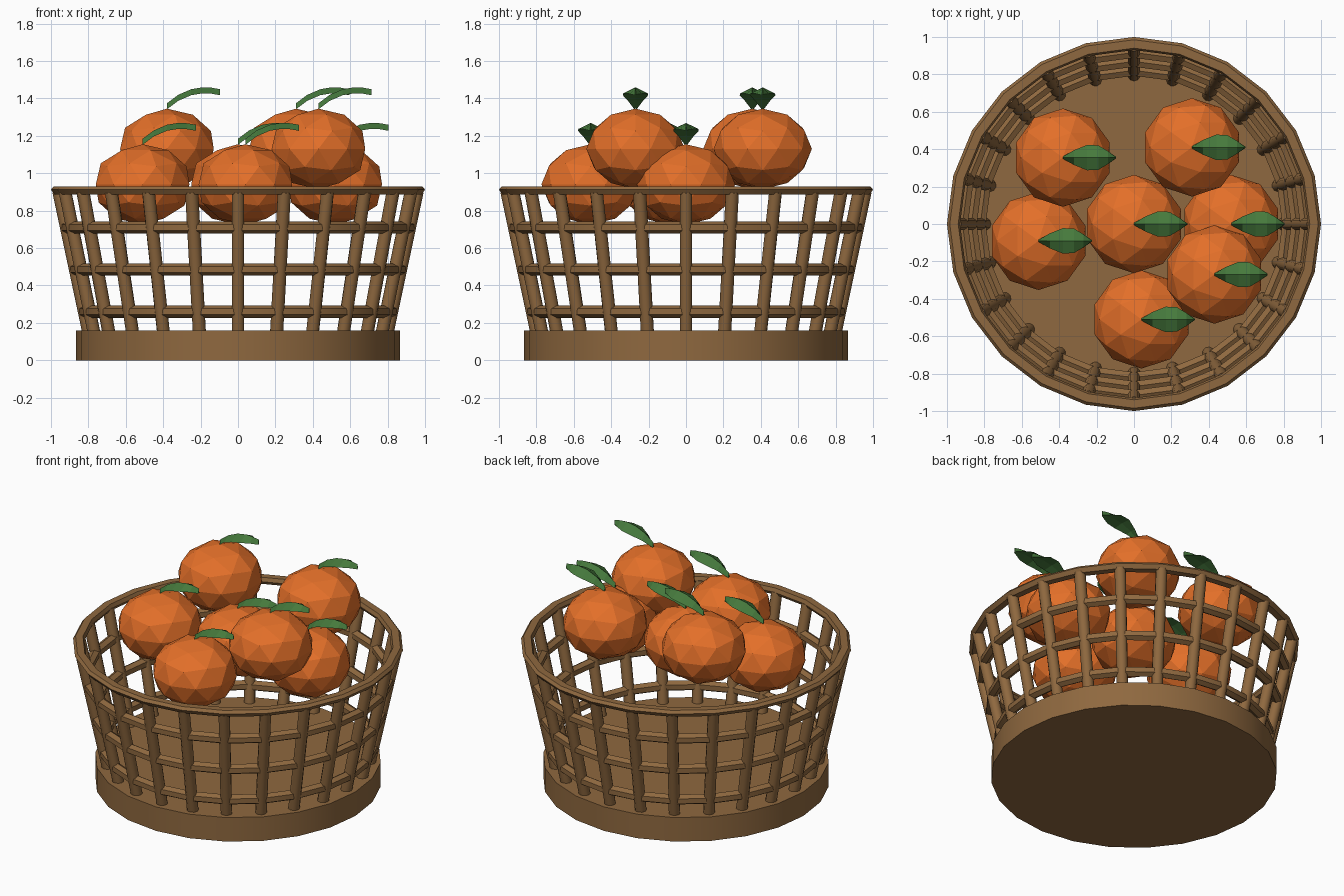
import bpy, bmesh, math
from mathutils import Vector, Matrix

if "Cube" in bpy.data.objects:
    bpy.data.objects.remove(bpy.data.objects["Cube"])


def material(name, rgb):
    m = bpy.data.materials.new(name)
    m.diffuse_color = (*rgb, 1)
    m.use_nodes = True
    m.node_tree.nodes["Principled BSDF"].inputs["Base Color"].default_value = m.diffuse_color
    return m


WICKER = material("wicker brown", (0.275, 0.14, 0.05))
PEEL = material("orange peel", (0.77, 0.16, 0.022))
LEAF = material("leaf green", (0.06, 0.19, 0.045))
SIDES = 24


def finish(bm, name, mat, smooth_angle=None):
    bmesh.ops.recalc_face_normals(bm, faces=bm.faces)
    me = bpy.data.meshes.new(name)
    bm.to_mesh(me)
    bm.free()
    me.materials.append(mat)
    ob = bpy.data.objects.new(name, me)
    bpy.context.collection.objects.link(ob)
    if smooth_angle:
        for p in me.polygons:
            p.use_smooth = True
        me.set_sharp_from_angle(angle=math.radians(smooth_angle))
    return ob


def ring(name, profile):
    """Revolve a closed (radius, height) profile around z."""
    bm = bmesh.new()
    loops = []
    for i in range(SIDES):
        a = 2 * math.pi * i / SIDES
        loops.append([bm.verts.new((r * math.cos(a), r * math.sin(a), z)) for r, z in profile])
    n = len(profile)
    for i in range(SIDES):
        a, b = loops[i], loops[(i + 1) % SIDES]
        for j in range(n):
            k = (j + 1) % n
            bm.faces.new((a[j], b[j], b[k], a[k]))
    return finish(bm, name, WICKER, 25)


def wall_radius(z):
    return 0.80 + 0.155 * (z - 0.16) / 0.73


# Solid base drum
bm = bmesh.new()
bmesh.ops.create_cone(bm, cap_ends=True, segments=SIDES, radius1=0.865, radius2=0.865,
                      depth=0.16, matrix=Matrix.Translation((0, 0, 0.08)))
finish(bm, "basket_base", WICKER, 30)

# Leaning upright ribs
bm = bmesh.new()
for i in range(SIDES):
    a = 2 * math.pi * i / SIDES
    d = Vector((math.cos(a), math.sin(a), 0))
    low = d * wall_radius(0.15) + Vector((0, 0, 0.15))
    top = d * wall_radius(0.9) + Vector((0, 0, 0.9))
    axis = top - low
    turn = axis.to_track_quat('Z', 'Y').to_matrix().to_4x4()
    bmesh.ops.create_cone(bm, cap_ends=True, segments=10, radius1=0.035, radius2=0.035,
                          depth=axis.length, matrix=Matrix.Translation((low + top) / 2) @ turn)
finish(bm, "basket_ribs", WICKER, 40)

# Horizontal hoops with a hexagonal section
for i, z in enumerate((0.26, 0.485, 0.71)):
    section = []
    for k in range(6):
        t = math.radians(30 + 60 * k)
        section.append((wall_radius(z) + 0.033 * math.cos(t), z + 0.033 * math.sin(t)))
    ring(f"basket_hoop_{i + 1}", section)

# Top rim
ring("basket_rim", [(0.985, 0.93), (1.0, 0.912), (0.982, 0.886),
                    (0.94, 0.886), (0.93, 0.905), (0.94, 0.93)])

# Fruit: slightly flattened faceted balls, each with an arching leaf
LOW, HIGH = 0.94, 1.13
FRUIT = [(0, 0, LOW), (-0.51, -0.09, LOW), (0.04, -0.51, LOW), (0.52, 0, LOW),
         (-0.38, 0.355, HIGH), (0.31, 0.41, HIGH), (0.43, -0.27, HIGH)]
# leaf stations: distance along x, height, half width
STATIONS = [(0.0, 0.0, 0.006), (0.06, 0.045, 0.04), (0.13, 0.075, 0.068),
            (0.19, 0.085, 0.065), (0.24, 0.083, 0.035), (0.285, 0.075, 0.004)]

for i, place in enumerate(FRUIT):
    bm = bmesh.new()
    bmesh.ops.create_icosphere(bm, subdivisions=2, radius=1,
                               matrix=Matrix.Diagonal((0.263, 0.263, 0.215, 1)))
    finish(bm, f"orange_{i + 1}", PEEL).location = place

    bm = bmesh.new()
    rows = []
    for x, z, w in STATIONS:
        rows.append([bm.verts.new(p) for p in ((x, -w, z), (x, 0, z + 0.032),
                                               (x, w, z), (x, 0, z + 0.004))])
    for a, b in zip(rows, rows[1:]):
        for j in range(4):
            k = (j + 1) % 4
            bm.faces.new((a[j], b[j], b[k], a[k]))
    bm.faces.new(rows[0])
    bm.faces.new(rows[-1])
    leaf = finish(bm, f"leaf_{i + 1}", LEAF)
    leaf.location = (place[0], place[1], place[2] + 0.212)
